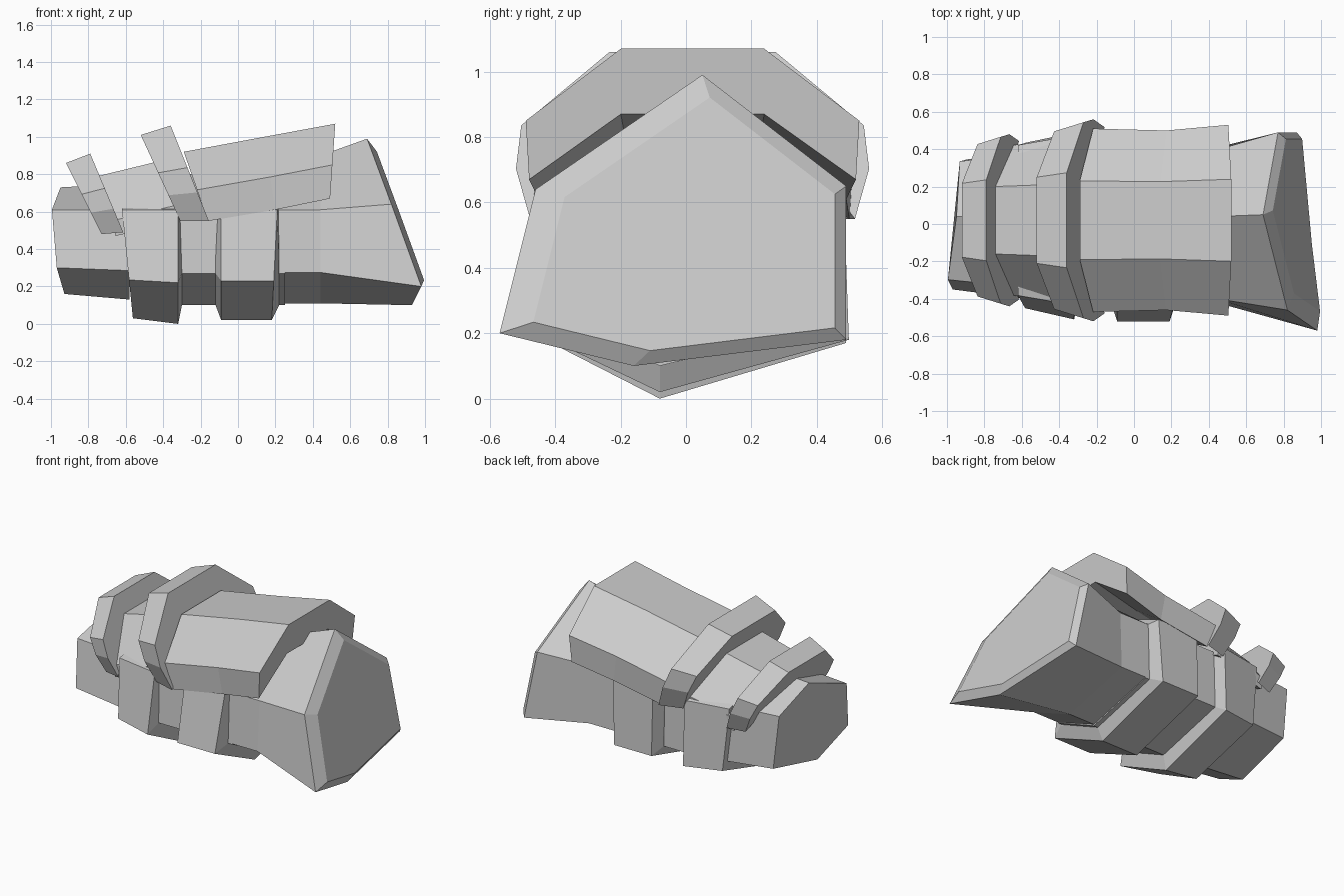
import bpy
import bmesh
from mathutils import Vector

cube = bpy.data.objects.get("Cube")
if cube:
    bpy.data.objects.remove(cube, do_unlink=True)

# Single matte colour
grey = bpy.data.materials.new("plain grey")
grey.use_nodes = True
grey.diffuse_color = (0.6, 0.6, 0.6, 1)
shader = next(node for node in grey.node_tree.nodes if node.type == "BSDF_PRINCIPLED")
shader.inputs["Base Color"].default_value = grey.diffuse_color

# Half profiles from crown to rim: fraction of width, fraction of drop
STRAP = [(0.47, 0), (0.97, 0.44), (1, 0.7), (0.92, 1)]
LARGE_PLATE = [(0.43, 0), (1, 0.55), (0.98, 1)]
SMALL_PLATE = [(0.45, 0), (1, 0.75), (1, 1)]


def loft(name, rings):
    """Join matching cross-sections into a closed, flat-shaded solid."""
    bm = bmesh.new()
    loops = [[bm.verts.new(point) for point in ring] for ring in rings]
    for first, second in zip(loops, loops[1:]):
        for i in range(len(first)):
            bm.faces.new((first[i - 1], first[i], second[i], second[i - 1]))
    bm.faces.new(loops[0])
    bm.faces.new(loops[-1])
    bmesh.ops.recalc_face_normals(bm, faces=bm.faces[:])
    mesh = bpy.data.meshes.new(name)
    bm.to_mesh(mesh)
    bm.free()
    mesh.materials.append(grey)
    part = bpy.data.objects.new(name, mesh)
    bpy.context.collection.objects.link(part)


def hexagon(x, width, bottom, top=0.8, lean=0.0, yaw=0.0, taper=0.85):
    """Six-sided core section with a ridge above and a keel below."""
    shoulder = 0.61
    hip = 0.22 + bottom / 2
    front, back = -width, width * 0.9 + 0.03
    outline = [(0.04, top), (front * taper, shoulder), (front, hip),
               (-0.08, bottom), (back, hip - 0.05), (back * 0.97, shoulder)]
    return [(x + lean * abs(shoulder - z) + yaw * y, y, z) for y, z in outline]


def arch(shape, x, crown, width, drop, lean):
    """Hollow crescent section mirrored front to back and tilted along x."""
    half = [(width * across, drop * down) for across, down in shape]
    half.append((half[0][0], 0.2))
    outline = half + [(-y, depth) for y, depth in reversed(half)]
    return [(x + lean * depth, y + 0.02, crown - depth) for y, depth in outline]


# Core segments: thin stretches alternating with thicker steps
loft("narrow_end", [
    hexagon(-0.965, 0.35, 0.16, top=0.73, lean=0.1, yaw=0.1),
    hexagon(-0.58, 0.4, 0.13, top=0.75)])
loft("wrist_segment", [
    hexagon(-0.62, 0.45, 0.03, top=0.7, lean=0.1),
    hexagon(-0.32, 0.51, 0, top=0.75),
    hexagon(-0.3, 0.42, 0.1, top=0.75)])
loft("inner_segment", [hexagon(x, 0.42, 0.1, taper=0.95) for x in (-0.34, 0.25)])
loft("middle_band", [
    hexagon(-0.12, 0.43, 0.1),
    hexagon(-0.09, 0.52, 0.02),
    hexagon(0.21, 0.52, 0.02, lean=-0.05),
    hexagon(0.22, 0.43, 0.1)])

# Flared cuff with a smaller, slightly raised end face
rim = [Vector(point) for point in (
    (0.69, 0.05, 0.99), (0.82, -0.46, 0.64), (0.98, -0.57, 0.2),
    (0.93, -0.16, 0.1), (0.87, 0.49, 0.18), (0.77, 0.49, 0.65))]
centre = sum(rim, Vector()) / len(rim) + Vector((0.25, 0.25, 0))
cap = [centre.lerp(point, 0.87) for point in rim]
loft("flared_cuff", [
    hexagon(0.21, 0.42, 0.11, top=0.82, taper=0.95),
    hexagon(0.44, 0.42, 0.11, top=0.9, taper=0.95),
    rim, cap])

# Long plates over the top
loft("small_plate", [
    arch(SMALL_PLATE, x, crown, width, drop=0.32, lean=0.3)
    for x, crown, width in ((-0.75, 0.79, 0.4), (-0.38, 0.88, 0.43))])
loft("large_plate", [
    arch(LARGE_PLATE, x=-0.29, crown=0.92, width=0.49, drop=0.37, lean=0.35),
    arch(LARGE_PLATE, x=0.14, crown=1, width=0.48, drop=0.39, lean=0.15),
    arch(LARGE_PLATE, x=0.52, crown=1.07, width=0.51, drop=0.4, lean=-0.07)])

# Raised straps at the narrow edge of each plate
loft("small_strap", [
    arch(STRAP, x=-0.92, crown=0.86, width=0.42, drop=0.38, lean=0.5),
    arch(STRAP, x=-0.79, crown=0.91, width=0.46, drop=0.42, lean=0.42)])
loft("large_strap", [
    arch(STRAP, x=-0.52, crown=1.01, width=0.49, drop=0.46, lean=0.46),
    arch(STRAP, x=-0.36, crown=1.06, width=0.54, drop=0.51, lean=0.4)])
